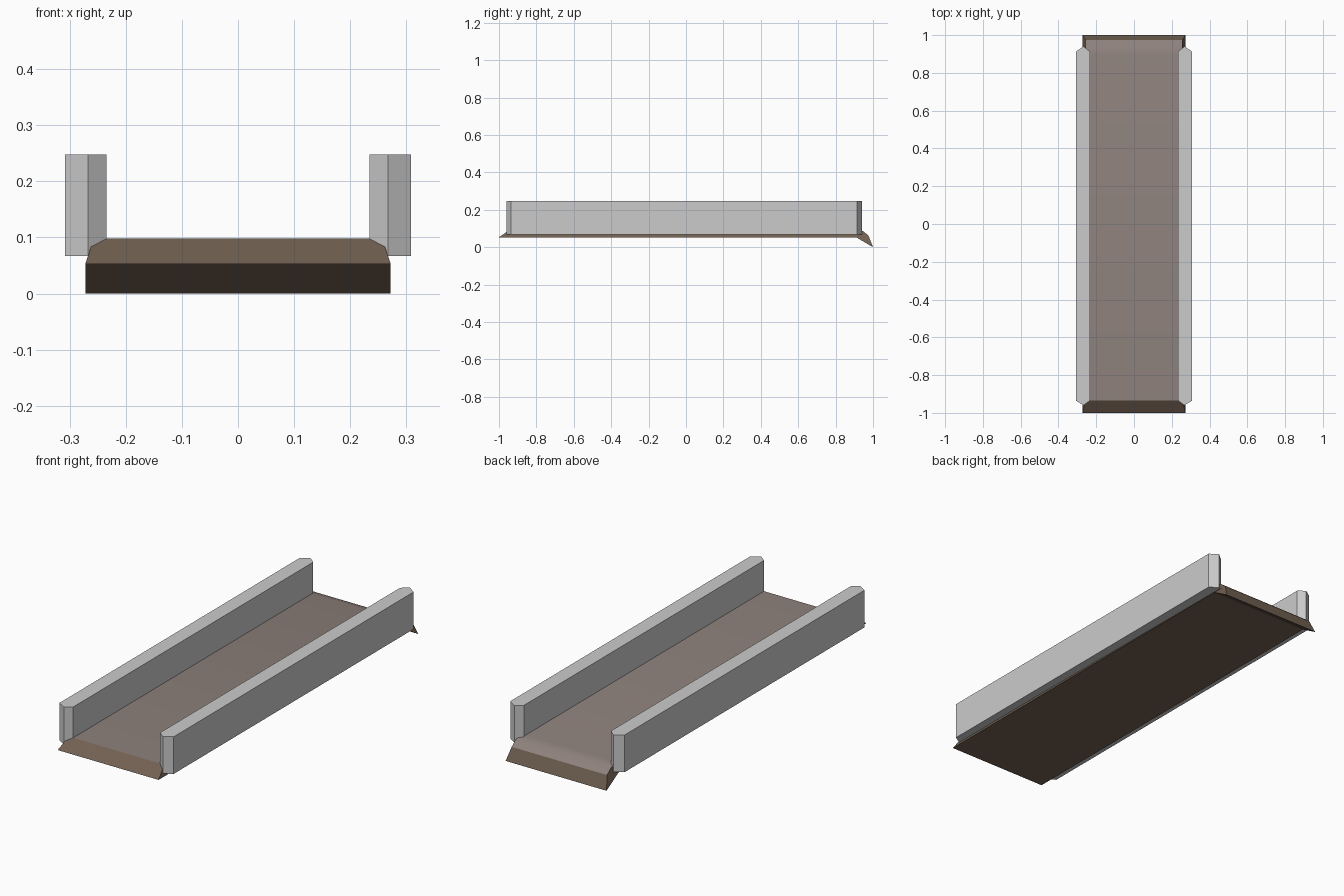
import bpy, bmesh, math

if "Cube" in bpy.data.objects:
    bpy.data.objects.remove(bpy.data.objects["Cube"])


def make_material(name, rgb):
    mat = bpy.data.materials.new(name)
    mat.diffuse_color = (*rgb, 1)
    mat.use_nodes = True
    mat.node_tree.nodes["Principled BSDF"].inputs["Base Color"].default_value = mat.diffuse_color
    return mat


def make_object(name, bm, mats=()):
    bmesh.ops.recalc_face_normals(bm, faces=bm.faces[:])
    mesh = bpy.data.meshes.new(name)
    bm.to_mesh(mesh)
    bm.free()
    for m in mats:
        mesh.materials.append(m)
    obj = bpy.data.objects.new(name, mesh)
    bpy.context.collection.objects.link(obj)
    return obj


def prism(rings):
    """Closed solid joining two matching rings of points."""
    bm = bmesh.new()
    a, b = [[bm.verts.new(p) for p in ring] for ring in rings]
    n = len(a)
    bm.faces.new(a)
    bm.faces.new(b[::-1])
    sides = [bm.faces.new((a[i], b[i], b[(i + 1) % n], a[(i + 1) % n]))
             for i in range(n)]
    return bm, sides


edge_brown = make_material("edge_brown", (0.17, 0.12, 0.085))
deck_brown = make_material("deck_brown", (0.27, 0.22, 0.20))

# Deck: side profile as (y, z, half width), with a drooping lip at the back
profile = [(-1.0, 0.053, 0.272), (-0.935, 0.098, 0.257),
           (0.90, 0.098, 0.257), (0.945, 0.087, 0.257),
           (0.975, 0.063, 0.257), (1.0, 0.0, 0.272),
           (0.91, 0.053, 0.272)]
bm, sides = prism([[(s * x, y, z) for y, z, x in profile] for s in (-1, 1)])
for i in (1, 2, 3):          # walking surface and its rounded back edge
    sides[i].material_index = 1
    sides[i].smooth = True
for i in (0, 4):             # crisp edges at the front and back slopes
    for e in sides[i].edges:
        e.smooth = False
make_object("deck", bm, (edge_brown, deck_brown))

# Side walls: straight rails with pointed ends
outline = [(0.234, -0.935), (0.267, -0.96), (0.308, -0.935),
           (0.308, 0.913), (0.267, 0.94), (0.234, 0.913)]
for name, s in (("left_wall", -1), ("right_wall", 1)):
    bm, _ = prism([[(s * x, y, z) for x, y in outline] for z in (0.067, 0.248)])
    make_object(name, bm)
